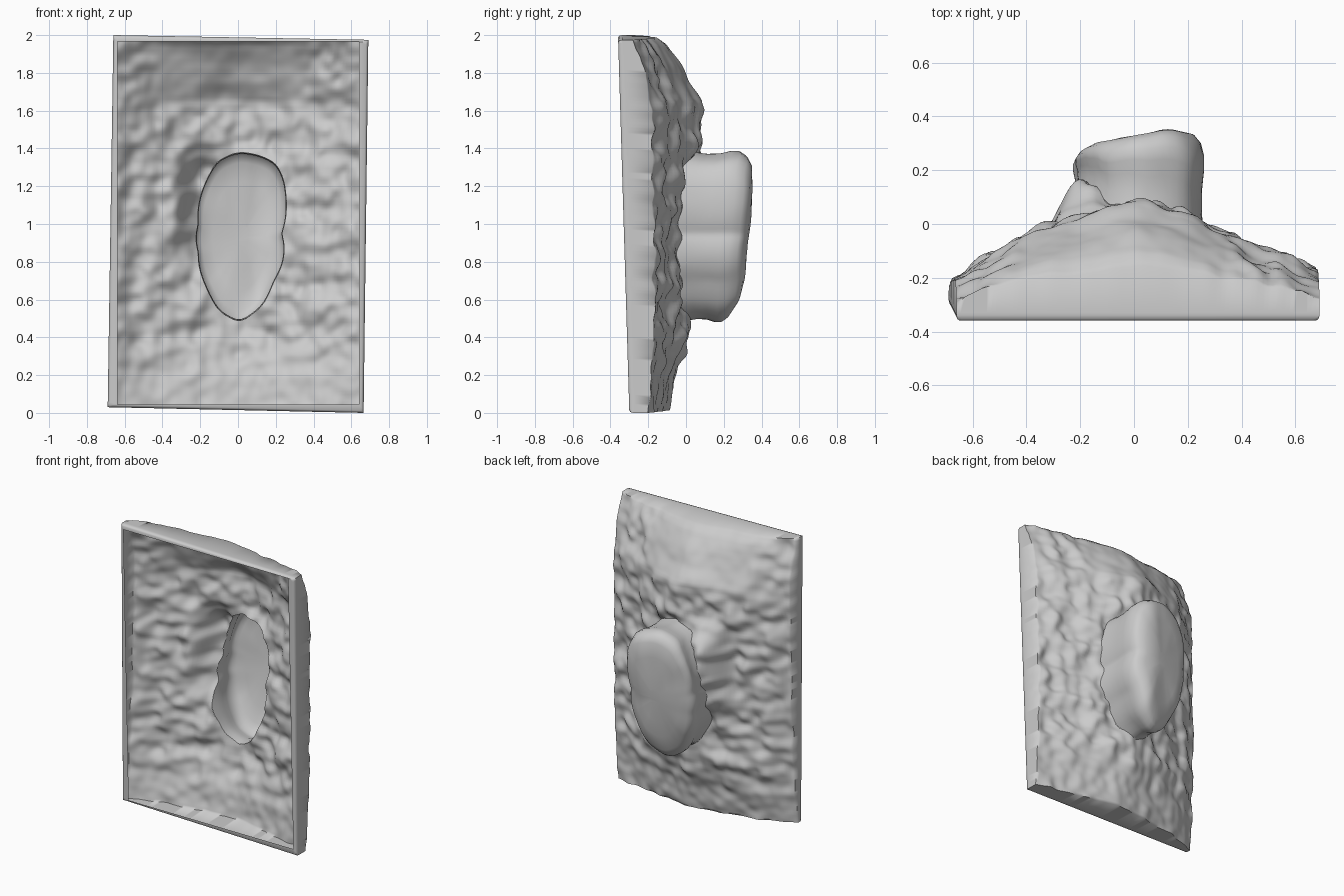
import bpy, bmesh, math
from mathutils import Vector, noise

if "Cube" in bpy.data.objects:
    bpy.data.objects.remove(bpy.data.objects["Cube"])

NX, NZ = 84, 124
RIDGE = [(0, -0.09), (0.2, -0.045), (0.4, 0.025), (0.6, 0.03), (1.0, 0.03), (1.4, 0.09),
         (1.65, 0.10), (1.75, 0.03), (1.85, -0.02), (1.95, -0.09), (2.0, -0.17)]
EDGE_L = [(0, -0.265), (0.3, -0.225), (1.0, -0.215), (1.7, -0.225), (1.9, -0.265), (2, -0.30)]
EDGE_R = [(0, -0.20), (0.5, -0.18), (1.6, -0.18), (1.8, -0.22), (2, -0.275)]
OVAL = [(0, 1.38), (0.12, 1.36), (0.2, 1.32), (0.24, 1.24), (0.23, 0.95), (0.19, 0.7), (0.13, 0.57),
        (0.01, 0.48), (-0.1, 0.54), (-0.17, 0.67), (-0.21, 0.85), (-0.21, 1.0),
        (-0.18, 1.2), (-0.11, 1.33)]
FACE = [(0.45, 0.24), (0.55, 0.265), (0.7, 0.305), (1.0, 0.34), (1.2, 0.36), (1.38, 0.35)]
CX, CZ = 0.02, 0.93
tau = 2 * math.pi


def lerp_table(tab, t):
    for (a, va), (b, vb) in zip(tab, tab[1:]):
        if t <= b:
            break
    return va + (vb - va) * min(1, max(0, (t - a) / (b - a)))


def smooth(a, b, t):
    t = min(1, max(0, (t - a) / (b - a)))
    return t * t * (3 - 2 * t)


# oval outline as inverse radius by angle, wrapped at both ends
polar = sorted((math.atan2(z - CZ, x - CX), 1 / math.hypot(x - CX, z - CZ)) for x, z in OVAL)
polar = [(a - tau, r) for a, r in polar] + polar + [(a + tau, r) for a, r in polar]


def radius(a):
    return sum(1 / lerp_table(polar, a + d) for d in (-0.06, 0, 0.06)) / 3


def front_y(z):
    return -0.30 - 0.03 * z


def height(x, z):
    """Back surface of the lumpy relief."""
    edge = min(1, max(0, (0.69 - abs(x)) / 0.07))
    e = lerp_table(EDGE_L if x < 0 else EDGE_R, z)
    s = math.sqrt(x * x + 0.006) - 0.05
    y = e + (lerp_table(RIDGE, z) - e) * max(0, 1 - s / 0.64)
    if x < 0:                            # the left slope rises faster off the rim
        y += 0.03 * smooth(-0.67, -0.55, x) * smooth(-0.1, -0.4, x)
    # steep shoulder on the left of the boss
    y += 0.15 * smooth(-0.36, -0.2, x) * smooth(-0.03, -0.2, x) * smooth(0.65, 0.95, z) * smooth(1.44, 1.25, z)
    # rough plaster lumps, calmer in the upper middle and along the bottom
    calm = 1 - 0.75 * smooth(1.5, 1.75, z) * smooth(0.5, 0.3, abs(x + 0.05))
    calm *= 0.5 + 0.5 * smooth(0.15, 0.5, z)
    n = noise.noise(Vector((x * 8, 3.1, z * 8))) + 0.7 * noise.noise(Vector((x * 15, 7.7, z * 15)))
    return y + 0.034 * n * calm * (0.5 + 0.5 * edge)


def outline(u, v):
    """Slightly skewed rectangle."""
    x = (1 - u) * (-0.69 + 0.03 * v) + u * (0.665 + 0.025 * v)
    z = (1 - v) * (0.03 - 0.03 * u) + v * (2.0 - 0.025 * u)
    return x, z


def finish(bm, name):
    bmesh.ops.recalc_face_normals(bm, faces=bm.faces)
    me = bpy.data.meshes.new(name)
    bm.to_mesh(me)
    bm.free()
    ob = bpy.data.objects.new(name, me)
    bpy.context.collection.objects.link(ob)
    bpy.ops.object.select_all(action='DESELECT')
    bpy.context.view_layer.objects.active = ob
    ob.select_set(True)
    bpy.ops.object.shade_smooth_by_angle(angle=math.radians(75))


def bridge(bm, a, b):
    for i in range(len(a)):
        j = (i + 1) % len(a)
        bm.faces.new((a[i], a[j], b[j], b[i]))


def oval_ratio(x, z):
    return math.hypot(x - CX, z - CZ) / radius(math.atan2(z - CZ, x - CX))


# lumpy relief shell: back surface, open inside the oval
bm = bmesh.new()
grid = []
for j in range(NZ + 1):
    row = []
    for i in range(NX + 1):
        x, z = outline(i / NX, j / NZ)
        row.append(bm.verts.new((x, height(x, z), z)))
    grid.append(row)

for j in range(NZ):
    for i in range(NX):
        q = (grid[j][i], grid[j][i + 1], grid[j + 1][i + 1], grid[j + 1][i])
        if oval_ratio(sum(v.co.x for v in q) / 4, sum(v.co.z for v in q) / 4) > 1:
            bm.faces.new(q)

# pull the stepped hole edge onto the oval
for v in bm.verts:
    if v.is_boundary and v.link_faces:
        k = oval_ratio(v.co.x, v.co.z)
        if k < 1.2:
            x, z = CX + (v.co.x - CX) / k, CZ + (v.co.z - CZ) / k
            v.co = (x, height(x, z), z)

# side walls running forward to a rounded rim; its inward lip is trimmed to a straight opening
loop = grid[0][:-1] + [r[-1] for r in grid[:-1]] + grid[-1][:0:-1] + [r[0] for r in grid[:0:-1]]
prev = loop
base = [v.co.copy() for v in loop]
for inset, dy in ((0, 0.03), (0, 0.02), (0.004, 0.006), (0.012, 0), (None, 0)):
    ring = []
    for c in base:
        if inset is None:
            x = max(-0.637, min(0.64, c.x))
            z = max(0.045, min(1.965, c.z))
        else:
            x, z = c.x * (1 - inset / 0.68), 1 + (c.z - 1) * (1 - inset)
        ring.append(bm.verts.new((x, front_y(z) + dy, z)))
    bridge(bm, prev, ring)
    prev = ring
bmesh.ops.delete(bm, geom=[v for v in bm.verts if not v.link_faces], context='VERTS')
finish(bm, "relief_shell")


# oval boss: lofted rings with a tilted, gently domed face
def face_y(x, z):
    y = lerp_table(FACE, z) - 0.075 * min(1, max(0, (0.1 - x) / 0.32))
    y -= 0.03 * smooth(0.12, 0.25, x)
    return y + 0.012 * noise.noise(Vector((x * 6, 1.3, z * 6)))


bm = bmesh.new()
N = 96
prev = None
# (outline scale, blend from relief to face)
for s, t in ((1.0, 0), (0.985, 0.2), (0.99, 0.45), (1.02, 0.65), (1.02, 0.8), (0.97, 0.93),
             (0.88, 1.0), (0.65, 1.0), (0.4, 1.0), (0.15, 1.0)):
    ring = []
    for k in range(N):
        a = tau * k / N - math.pi
        r = radius(a) * s
        x, z = CX + r * math.cos(a), CZ + r * math.sin(a)
        h, f = height(x, z), face_y(x, z)
        ring.append(bm.verts.new((x, h + (f - h) * t, z)))
    if prev:
        bridge(bm, prev, ring)
    prev = ring
bm.faces.new(prev)
finish(bm, "oval_boss")
